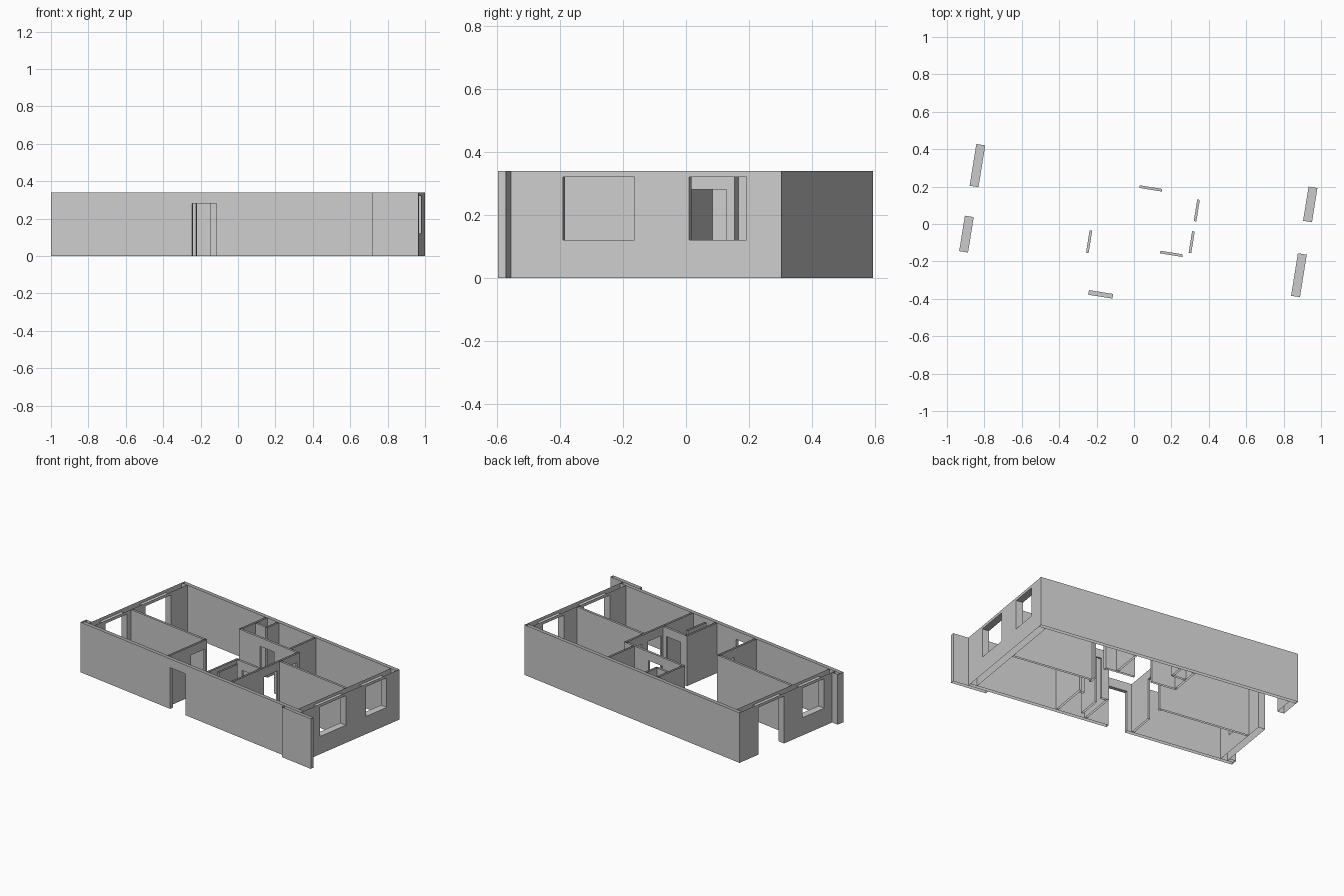
import bpy, bmesh
from math import radians
from mathutils import Matrix

cube = bpy.data.objects.get("Cube")
if cube:
    bpy.data.objects.remove(cube, do_unlink=True)

grey = bpy.data.materials.new("plaster_grey")
grey.use_nodes = True
COLOUR = (0.6, 0.6, 0.6, 1)
grey.diffuse_color = COLOUR
grey.node_tree.nodes["Principled BSDF"].inputs["Base Color"].default_value = COLOUR

HEIGHT = 0.34
HEAD, SILL, DOOR = 0.32, 0.12, 0.28
TURN = Matrix.Rotation(radians(-9.1), 4, 'Z')   # plan is turned on its plot


def wall(name, axis, near, far, start, end, holes=()):
    """Hollow wall, open above and below. Runs along axis from start to end,
    between the planes near and far; holes are (from, to, bottom, top)."""
    bm = bmesh.new()
    runs = sorted({start, end, *(v for h in holes for v in h[:2])})
    levels = sorted({0, HEIGHT, *(v for h in holes for v in h[2:])})

    def point(s, c, z):
        return bm.verts.new((s, c, z) if axis == 'x' else (c, s, z))

    def quad(*corners):
        bm.faces.new([point(*c) for c in corners])

    def solid(i, k):
        if not (0 <= i < len(runs) - 1 and 0 <= k < len(levels) - 1):
            return False
        s = (runs[i] + runs[i + 1]) / 2
        z = (levels[k] + levels[k + 1]) / 2
        return not any(a < s < b and lo < z < hi for a, b, lo, hi in holes)

    for i in range(len(runs)):
        for k in range(len(levels)):
            s, z = runs[i], levels[k]
            # both faces of the wall
            if solid(i, k):
                s2, z2 = runs[i + 1], levels[k + 1]
                for c in (near, far):
                    quad((s, c, z), (s2, c, z), (s2, c, z2), (s, c, z2))
            # wall ends and opening jambs
            if solid(i, k) != solid(i - 1, k):
                z2 = levels[k + 1]
                quad((s, near, z), (s, far, z), (s, far, z2), (s, near, z2))
            # sills and lintels, leaving the wall top and foot open
            if 0 < k < len(levels) - 1 and solid(i, k) != solid(i, k - 1):
                s2 = runs[i + 1]
                quad((s, near, z), (s2, near, z), (s2, far, z), (s, far, z))

    bmesh.ops.remove_doubles(bm, verts=bm.verts, dist=0.0001)
    bmesh.ops.recalc_face_normals(bm, faces=bm.faces)
    bm.transform(TURN)
    mesh = bpy.data.meshes.new(name)
    bm.to_mesh(mesh)
    bm.free()
    mesh.materials.append(grey)
    bpy.context.collection.objects.link(bpy.data.objects.new(name, mesh))


def partition(name, axis, centre, start, end, *holes):
    wall(name, axis, centre - 0.007, centre + 0.007, start, end, holes)


def door(a, b):
    return (a, b, 0, DOOR)


# Outer shell
LEFT, RIGHT, FRONT, BACK = -0.90, 0.938, -0.412, 0.457
THIN, THICK = 0.025, 0.048
IN_F, IN_B = FRONT + THIN, BACK - THIN
IN_L, IN_R = LEFT + THICK, RIGHT - THICK
wall("back_wall", 'x', IN_B, BACK, LEFT, RIGHT)
wall("front_wall", 'x', FRONT, IN_F, LEFT - 0.047, RIGHT, [door(-0.182, -0.051)])
wall("patio_side_wall", 'y', LEFT, IN_L, IN_F, IN_B,
     [(-0.291, -0.099, SILL, HEAD), (0.063, 0.289, 0, HEAD)])
wall("window_side_wall", 'y', IN_R, RIGHT, IN_F, IN_B,
     [(-0.246, -0.016, SILL, HEAD), (0.16, 0.345, SILL, HEAD)])

# Short wing walls at the front corners
wall("front_wing_wall", 'x', FRONT - THIN, FRONT, 0.798, 1.046)
wall("corner_pier", 'x', IN_F, FRONT + 0.05, LEFT - 0.047, LEFT)

# Room partitions
partition("bedroom_long_partition", 'x', -0.058, IN_L, -0.215)
partition("bedroom_door_partition", 'y', -0.222, IN_F, -0.051, door(-0.192, -0.071))
partition("bath_side_partition", 'y', 0.115, IN_F, -0.119)
partition("bath_door_partition", 'x', -0.126, 0.122, 0.313, door(0.162, 0.283))
partition("corridor_partition", 'y', 0.32, IN_F, 0.209,
          door(-0.106, 0.011), door(0.066, 0.183))
partition("room_divider", 'x', 0.038, 0.327, IN_R)
partition("store_door_partition", 'x', 0.202, -0.182, 0.313, door(-0.002, 0.119))
partition("store_left_partition", 'y', -0.175, 0.209, IN_B)
partition("store_right_partition", 'y', 0.243, 0.209, IN_B)

# Service shafts
partition("back_shaft_side", 'y', -0.075, 0.33, IN_B)
partition("back_shaft_front", 'x', 0.333, -0.168, -0.082)
partition("front_shaft_side", 'y', 0.165, -0.345, -0.18)
